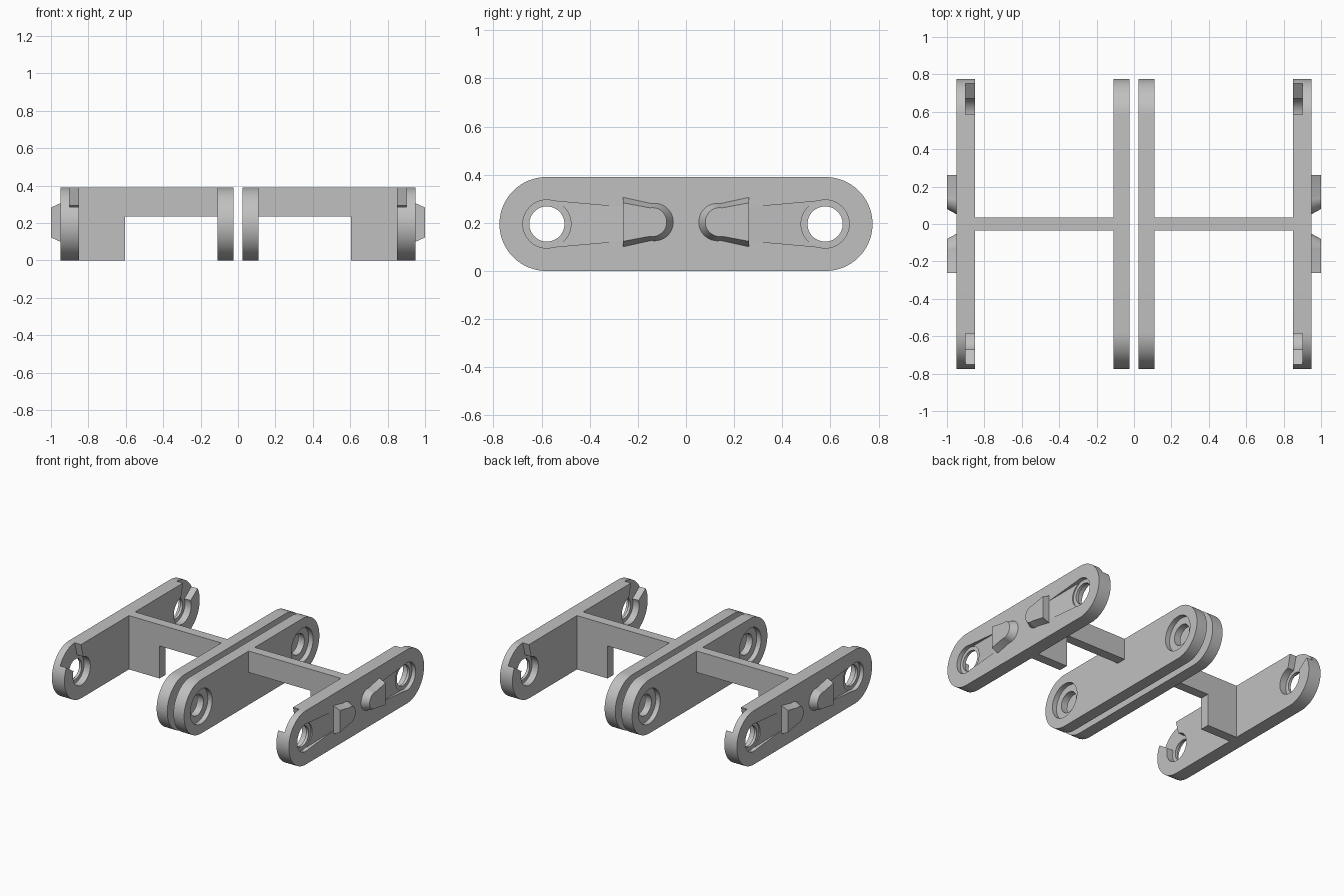
import bpy, bmesh
from math import sin, cos, pi, radians

if "Cube" in bpy.data.objects:
    bpy.data.objects.remove(bpy.data.objects["Cube"])

grey = bpy.data.materials.new("plain grey")
grey.use_nodes = True
colour = (0.53, 0.53, 0.53, 1)
grey.diffuse_color = colour
grey.node_tree.nodes["Principled BSDF"].inputs["Base Color"].default_value = colour

R = 0.195       # plate end radius and half height
PIN_Y = 0.578   # distance of pin holes from the middle


def loft(name, ring_a, ring_b):
    """Closed solid between two rings with equal point counts."""
    bm = bmesh.new()
    a = [bm.verts.new(p) for p in ring_a]
    b = [bm.verts.new(p) for p in ring_b]
    bm.faces.new(a)
    bm.faces.new(b)
    for i in range(len(a)):
        j = (i + 1) % len(a)
        bm.faces.new((a[i], a[j], b[j], b[i]))
    bmesh.ops.recalc_face_normals(bm, faces=bm.faces)
    mesh = bpy.data.meshes.new(name)
    bm.to_mesh(mesh)
    bm.free()
    mesh.materials.append(grey)
    obj = bpy.data.objects.new(name, mesh)
    bpy.context.collection.objects.link(obj)
    return obj


def prism(name, x0, x1, outline):
    """Extrude a (y, z) outline along x."""
    return loft(name, [(x0, y, z) for y, z in outline], [(x1, y, z) for y, z in outline])


def arc(cy, cz, r, start, end, n):
    angles = [radians(start + (end - start) * i / n) for i in range(n + 1)]
    return [(cy + r * cos(t), cz + r * sin(t)) for t in angles]


def disc(x0, x1, cy, r):
    return prism("cutter", x0, x1, arc(cy, R, r, 0, 360, 48)[:-1])


def stadium():
    c = 0.775 - R
    return arc(c, R, R, -90, 90, 32) + arc(-c, R, R, 90, 270, 32)


def carve(obj, cutters):
    """Subtract the cutters, bake the result and drop the cutters."""
    for c in cutters:
        c.hide_render = True
        mod = obj.modifiers.new("cut", 'BOOLEAN')
        mod.operation, mod.solver, mod.object = 'DIFFERENCE', 'EXACT', c
    bpy.context.view_layer.update()
    graph = bpy.context.evaluated_depsgraph_get()
    mesh = bpy.data.meshes.new_from_object(obj.evaluated_get(graph))
    obj.modifiers.clear()
    obj.data = mesh
    for c in cutters:
        bpy.data.objects.remove(c)


def smooth(obj):
    bpy.ops.object.select_all(action='DESELECT')
    obj.select_set(True)
    bpy.context.view_layer.objects.active = obj
    bpy.ops.object.shade_smooth_by_angle(angle=radians(25))


def knob_ring(x, e, tip, wide, narrow):
    """Tapered tongue outline, rounded toward the middle."""
    cy = tip + narrow
    pts = [(0.262, R + 0.008 + wide)]
    pts += arc(cy + 0.01, R + 0.008, narrow, 80, 280, 20)
    pts += [(0.262, R + 0.008 - wide)]
    pts = [(max(y, tip), z) for y, z in pts]
    return [(x, e * y, z) for y, z in pts]


for side, s in (("left", 1), ("right", -1)):
    # Outer plate with pin holes, lead-in ramps and snap notches
    outer = prism(side + "_outer_plate", s * 0.85, s * 0.95, stadium())
    cutters = []
    for e in (1, -1):
        cy = e * PIN_Y
        cutters += [disc(s * 0.84, s * 0.97, cy, 0.073),
                    disc(s * 0.92, s * 0.97, cy, 0.1),
                    disc(s * 0.84, s * 0.9, cy, 0.1)]
        notch = [(0.555, 0.22), (0.56, 0.293), (0.586, 0.395), (0.6, 0.45),
                 (0.85, 0.45), (0.85, 0.35), (0.757, 0.29), (0.672, 0.23)]
        cutters.append(prism("cutter", s * 0.84, s * 0.9, [(e * y, z) for y, z in notch]))
        ramp = [[(s * x, e * y, R + z) for x, z in ((d, -h), (0.97, -h), (0.97, h), (d, h))]
                for y, d, h in ((0.262, 0.949, 0.07), (PIN_Y, 0.92, 0.098))]
        cutters.append(loft("cutter", *ramp))
    carve(outer, cutters)
    smooth(outer)

    # Raised knobs with bevelled tops
    for end, e in (("back", 1), ("front", -1)):
        knob = loft(side + "_" + end + "_knob",
                    knob_ring(s * 0.945, e, 0.04, 0.105, 0.08),
                    knob_ring(s * 1.0, e, 0.07, 0.08, 0.06))
        smooth(knob)

    # Inner plate with counterbored holes
    inner = prism(side + "_inner_plate", s * 0.025, s * 0.11, stadium())
    cutters = []
    for e in (1, -1):
        cutters += [disc(s * 0.01, s * 0.13, e * PIN_Y, 0.075),
                    disc(s * 0.075, s * 0.13, e * PIN_Y, 0.125)]
    carve(inner, cutters)
    smooth(inner)

    # Cross web: upper bar and full-height foot beside the outer plate
    web = [(0.105, 0.235), (0.605, 0.235), (0.605, 0), (0.855, 0),
           (0.855, 2 * R), (0.105, 2 * R)]
    loft(side + "_cross_web", [(s * x, -0.035, z) for x, z in web],
         [(s * x, 0.035, z) for x, z in web])
